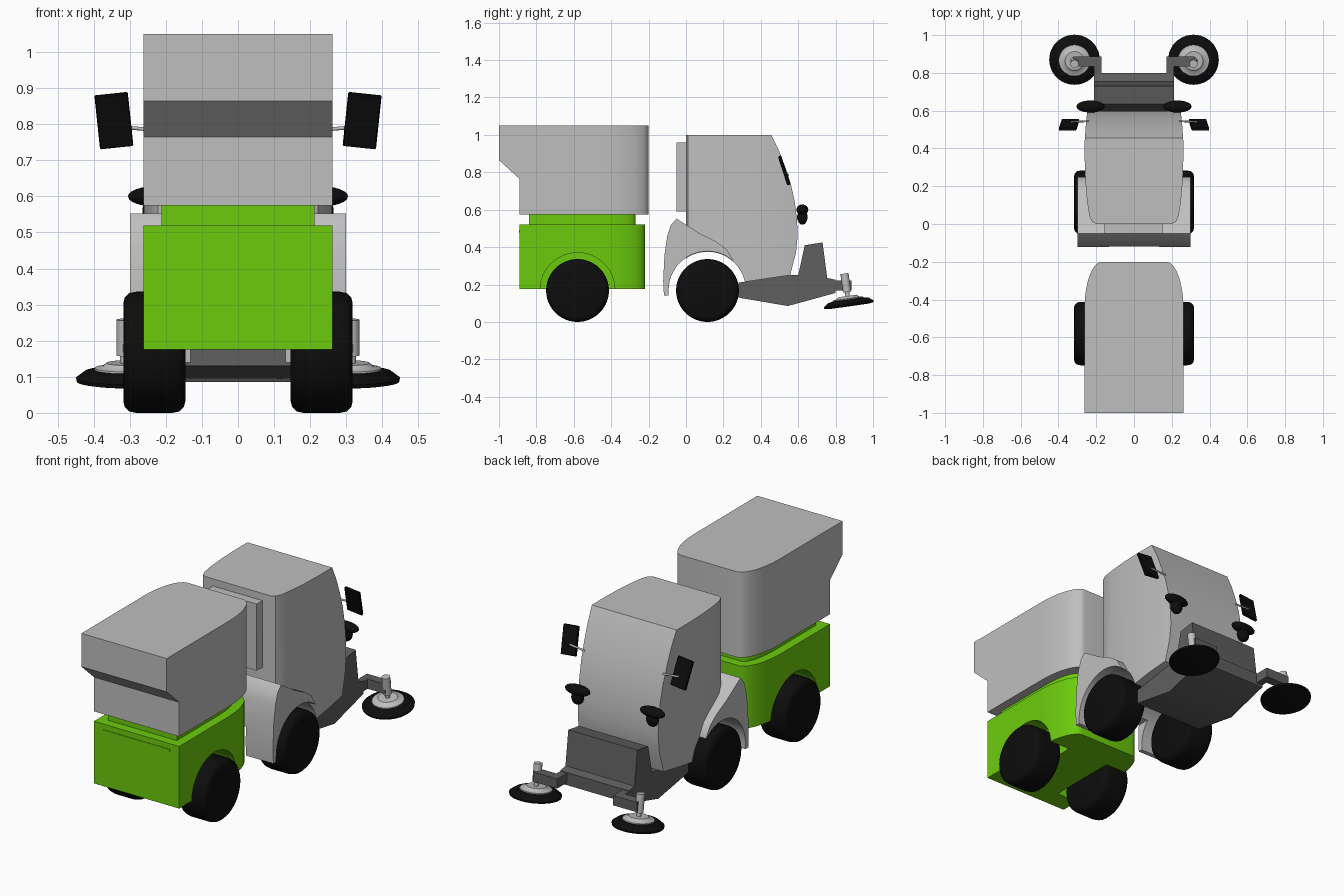
import bpy, bmesh, math
from mathutils import Matrix, Vector

cube = bpy.data.objects.get("Cube")
if cube:
    bpy.data.objects.remove(cube, do_unlink=True)


def material(name, rgb):
    m = bpy.data.materials.new(name)
    m.use_nodes = True
    m.diffuse_color = (*rgb, 1)
    m.node_tree.nodes["Principled BSDF"].inputs["Base Color"].default_value = (*rgb, 1)
    return m


GREY = material("light_grey", (0.52, 0.52, 0.52))
GREEN = material("lime_green", (0.15, 0.6, 0.004))
DARK = material("dark_grey", (0.115, 0.115, 0.115))
BLACK = material("black", (0.004, 0.004, 0.004))


def finish(name, bm, mat, angle=35):
    bmesh.ops.recalc_face_normals(bm, faces=bm.faces)
    mesh = bpy.data.meshes.new(name)
    bm.to_mesh(mesh)
    bm.free()
    mesh.materials.append(mat)
    ob = bpy.data.objects.new(name, mesh)
    bpy.context.collection.objects.link(ob)
    smooth(ob, angle)
    return ob


def activate(ob):
    bpy.ops.object.select_all(action='DESELECT')
    ob.select_set(True)
    bpy.context.view_layer.objects.active = ob


def smooth(ob, angle=35):
    activate(ob)
    bpy.ops.object.shade_smooth_by_angle(angle=math.radians(angle))


def prism(name, pts, axis, lo, hi, mat):
    """Extrude a (y, z) outline along x, or an (x, y) outline along z."""
    bm = bmesh.new()
    place = (lambda a, b, t: (t, a, b)) if axis == 'x' else (lambda a, b, t: (a, b, t))
    face = bm.faces.new([bm.verts.new(place(a, b, lo)) for a, b in pts])
    ext = bmesh.ops.extrude_face_region(bm, geom=[face])
    verts = [g for g in ext['geom'] if isinstance(g, bmesh.types.BMVert)]
    bmesh.ops.translate(bm, verts=verts, vec=place(0, 0, hi - lo))
    return finish(name, bm, mat)


def box(name, x, y, z, mat):
    return prism(name, [(x[0], y[0]), (x[1], y[0]), (x[1], y[1]), (x[0], y[1])], 'z', *z, mat)


def lathe(name, profile, matrix, mat, steps=40):
    """Spin an (radius, height) profile round z, then place it."""
    bm = bmesh.new()
    vs = [bm.verts.new((r, 0, h)) for r, h in profile]
    edges = [bm.edges.new(p) for p in zip(vs, vs[1:])]
    bmesh.ops.spin(bm, geom=vs + edges, cent=(0, 0, 0), axis=(0, 0, 1),
                   angle=math.tau, steps=steps, use_duplicate=False)
    bmesh.ops.remove_doubles(bm, verts=bm.verts, dist=1e-5)
    bmesh.ops.transform(bm, matrix=matrix, verts=bm.verts)
    return finish(name, bm, mat)


def boolean(ob, cutter, op):
    mod = ob.modifiers.new("cut", 'BOOLEAN')
    mod.operation, mod.object, mod.solver = op, cutter, 'EXACT'
    activate(ob)
    bpy.ops.object.modifier_apply(modifier=mod.name)
    bpy.data.objects.remove(cutter, do_unlink=True)
    smooth(ob)


def mirrored(pts):
    return pts + [(-x, y) for x, y in reversed(pts)]


def arch(y, r, x0, x1):
    """Wheel arch cutter, open at the bottom."""
    pts = [(y + r * math.cos(math.pi * i / 24), 0.17 + r * math.sin(math.pi * i / 24))
           for i in range(25)]
    return prism("arch_cutter", [(y + r, -0.1)] + pts + [(y - r, -0.1)], 'x', x0, x1, GREY)


def body_plan(rear, front, half=0.262, nose=0.17, depth=0.25):
    """Plan with square rear corners and elliptical front corners."""
    curve = [(nose + (half - nose) * math.cos(t), front - depth * (1 - math.sin(t)))
             for t in (math.pi / 2 * i / 12 for i in range(13))]
    return mirrored([(half, rear)] + curve)


# Hopper with overhanging rear
hopper = prism("hopper", [(-1, 1.05), (-0.1, 1.05), (-0.1, 0.575), (-0.89, 0.575),
                          (-0.89, 0.765), (-1, 0.865)], 'x', -0.4, 0.4, GREY)
boolean(hopper, prism("plan_cutter", body_plan(-1.1, -0.2), 'z', 0.4, 1.2, GREY), 'INTERSECT')

# Green rear body with wheel wells
tub = prism("rear_body", body_plan(-0.89, -0.22), 'z', 0.175, 0.52, GREEN)
for s in (-1, 1):
    boolean(tub, arch(-0.58, 0.2, *sorted((s * 0.13, s * 0.4))), 'DIFFERENCE')
prism("rear_body_neck", body_plan(-0.84, -0.27, 0.212, 0.15, 0.2), 'z', 0.5, 0.58, GREEN)
box("rear_handle", (-0.208, 0.205), (-0.893, -0.885), (0.478, 0.489), GREEN)

# Cab: side profile intersected with its plan
cab = prism("cab", [(0, 1), (0.455, 1), (0.495, 0.92), (0.53, 0.83), (0.56, 0.74),
                    (0.582, 0.64), (0.594, 0.54), (0.597, 0.46), (0.588, 0.37),
                    (0.557, 0.25), (0.32, 0.215), (0, 0.3)], 'x', -0.4, 0.4, GREY)
cab_plan = mirrored([(0.2, 0), (0.222, 0.012), (0.237, 0.045), (0.248, 0.12), (0.257, 0.22),
                     (0.261, 0.34), (0.261, 0.44), (0.254, 0.54), (0.244, 0.62)])
boolean(cab, prism("plan_cutter", cab_plan, 'z', 0.1, 1.2, GREY), 'INTERSECT')
boolean(cab, arch(0.115, 0.205, -0.5, 0.5), 'DIFFERENCE')

# Rear cab panel
prism("cab_rear_panel", [(0.01, 0.59), (-0.05, 0.59), (-0.05, 0.96), (0.01, 0.96)],
      'x', -0.155, 0.15, GREY)

# Front mudguards joined across the back of the cab
guard = prism("mudguard", [(-0.118, 0.14), (-0.122, 0.22), (-0.115, 0.36), (-0.1, 0.46),
                           (-0.08, 0.52), (-0.05, 0.552), (0, 0.52), (0.07, 0.475),
                           (0.16, 0.43), (0.215, 0.39), (0.25, 0.335), (0.25, 0.14)],
              'x', -0.3, 0.3, GREY)
boolean(guard, arch(0.115, 0.208, -0.5, 0.5), 'DIFFERENCE')
boolean(guard, box("gap_cutter", (-0.132, 0.132), (-0.3, 0.0), (0, 0.3), GREY), 'DIFFERENCE')

# Sweeping frame under and ahead of the cab
prism("front_frame", [(0.28, 0.13), (0.545, 0.085), (0.8, 0.155), (0.8, 0.225),
                      (0.755, 0.235), (0.73, 0.425), (0.635, 0.41), (0.6, 0.25),
                      (0.557, 0.25), (0.28, 0.21)], 'x', -0.212, 0.212, DARK)

# Wheels: rounded tyre section spun about the axle
tyre = [(0, -0.086), (0.135, -0.086), (0.152, -0.082), (0.164, -0.07), (0.168, -0.05),
        (0.168, 0.05), (0.164, 0.07), (0.152, 0.082), (0.135, 0.086), (0, 0.086)]
for s, side in ((1, "left"), (-1, "right")):
    for y, end in ((0.115, "front"), (-0.58, "rear")):
        lathe(f"{end}_{side}_wheel", tyre,
              Matrix.Translation((s * 0.232, y, 0.168)) @ Matrix.Rotation(math.pi / 2, 4, 'Y'),
              BLACK, 56)

    # Brush arm, an elbow in plan
    prism(f"{side}_brush_arm", [(s * x, y) for x, y in (
        (0.172, 0.78), (0.212, 0.78), (0.212, 0.835), (0.32, 0.835), (0.32, 0.886),
        (0.172, 0.886))], 'z', 0.168, 0.222, DARK)

    # Tilted brush, its plate and its post
    tilt = (Matrix.Translation((s * 0.315, 0.87, 0.095)) @ Matrix.Rotation(math.radians(8), 4, 'X'))
    lathe(f"{side}_brush", [(0, -0.012), (0.11, -0.012), (0.132, -0.008), (0.134, 0.002),
                            (0.11, 0.02), (0.08, 0.026), (0, 0.026)], tilt, BLACK)
    lathe(f"{side}_brush_plate", [(0, 0.02), (0.084, 0.02), (0.082, 0.03), (0.06, 0.034),
                                  (0.05, 0.044), (0, 0.044)], tilt, GREY)
    lathe(f"{side}_brush_post", [(0, 0.03), (0.012, 0.03), (0.012, 0.065), (0.022, 0.065),
                                 (0.022, 0.165), (0, 0.165)], tilt, GREY, 20)

    # Mirror and its arm
    bm = bmesh.new()
    bmesh.ops.create_cube(bm, size=1, matrix=(
        Matrix.Translation((s * 0.344, 0.525, 0.81)) @ Matrix.Rotation(s * math.radians(6), 4, 'Y')
        @ Matrix.Rotation(math.radians(18), 4, 'X') @ Matrix.Diagonal((0.093, 0.016, 0.155, 1))))
    bmesh.ops.bevel(bm, geom=bm.edges[:], offset=0.003, segments=1, affect='EDGES')
    finish(f"{side}_mirror", bm, BLACK)
    start, end = Vector((s * 0.24, 0.545, 0.785)), Vector((s * 0.335, 0.54, 0.793))
    turn = (end - start).to_track_quat('Z', 'Y').to_matrix().to_4x4()
    lathe(f"{side}_mirror_arm", [(0, 0), (0.005, 0), (0.005, 0.095), (0, 0.095)],
          Matrix.Translation(start) @ turn, GREY, 12)

    # Head lamp: flat hood over a smaller stalk
    for part, z, size in (("hood", 0.6, (0.075, 0.032, 0.028)), ("stalk", 0.56, (0.035, 0.028, 0.04))):
        bm = bmesh.new()
        bmesh.ops.create_uvsphere(bm, u_segments=24, v_segments=12, radius=1, matrix=(
            Matrix.Translation((s * 0.23, 0.622, z)) @ Matrix.Diagonal((*size, 1))))
        finish(f"{side}_lamp_{part}", bm, BLACK, 60)
